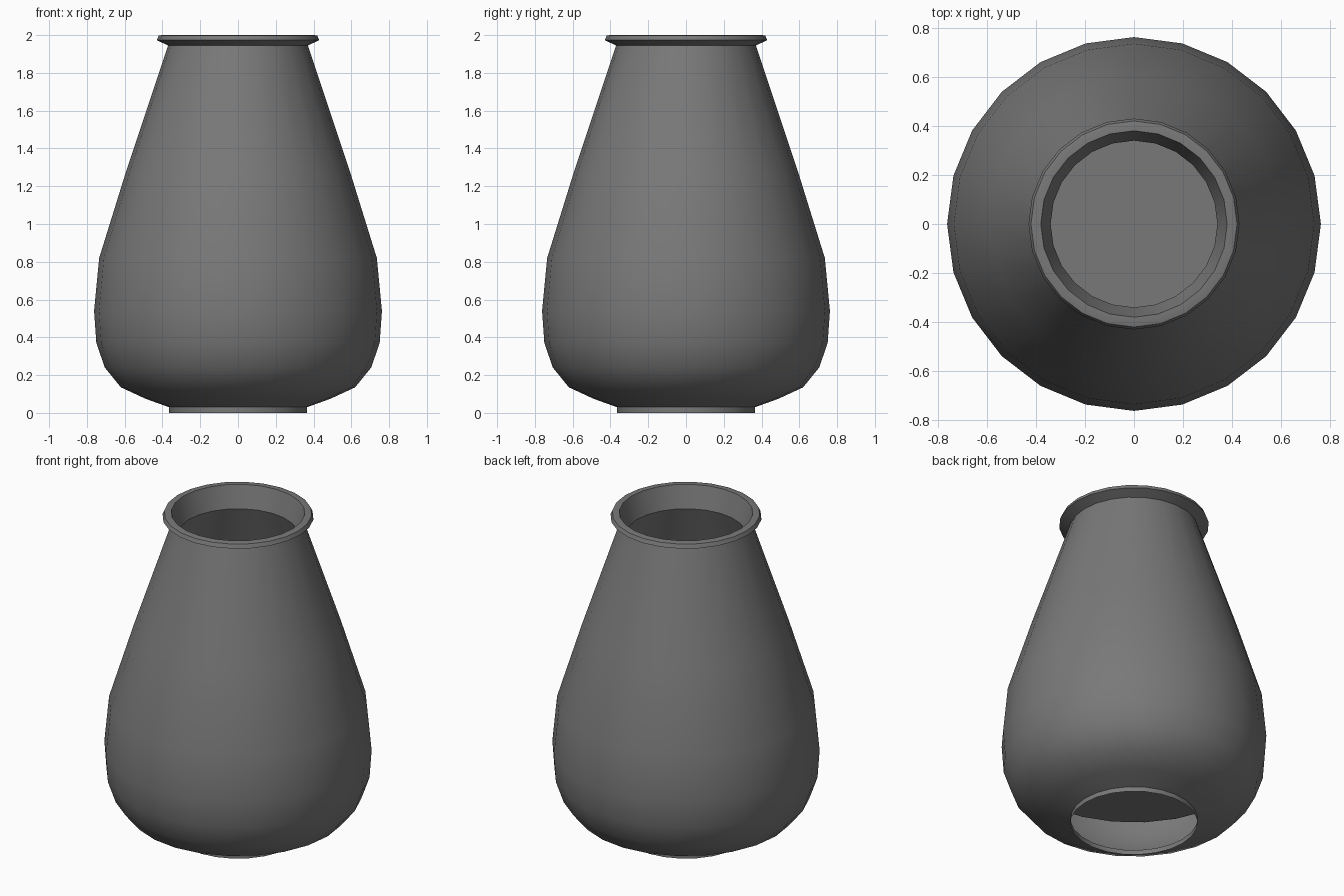
import bpy, bmesh, math

if "Cube" in bpy.data.objects:
    bpy.data.objects.remove(bpy.data.objects["Cube"])

SIDES = 24

# outer profile (radius, height): open foot, belly, shoulder, flared lip
outer = [(0.365, 0.0), (0.365, 0.03), (0.49, 0.075), (0.62, 0.135), (0.705, 0.24),
         (0.75, 0.37), (0.762, 0.54), (0.735, 0.82), (0.592, 1.28), (0.37, 1.945),
         (0.43, 1.973), (0.42, 1.997), (0.405, 2.0)]
# inner profile: mouth, inside wall, raised floor
inner = [(0.38, 2.0), (0.34, 1.865), (0.55, 1.28), (0.695, 0.82),
         (0.72, 0.54), (0.705, 0.41), (0.0, 0.41)]


def lathe(name, profile):
    bm = bmesh.new()
    verts = [bm.verts.new((r, 0, z)) for r, z in profile]
    edges = [bm.edges.new(pair) for pair in zip(verts, verts[1:])]
    bmesh.ops.spin(bm, geom=verts + edges, cent=(0, 0, 0), axis=(0, 0, 1),
                   angle=math.tau, steps=SIDES, use_merge=False)
    bmesh.ops.remove_doubles(bm, verts=bm.verts, dist=1e-4)
    bmesh.ops.recalc_face_normals(bm, faces=bm.faces)
    mesh = bpy.data.meshes.new(name)
    bm.to_mesh(mesh)
    bm.free()
    obj = bpy.data.objects.new(name, mesh)
    bpy.context.collection.objects.link(obj)
    return obj


# vase body with its rim, inside wall and floor
vase = lathe("vase", outer + inner)
bpy.context.view_layer.objects.active = vase
vase.select_set(True)
bpy.ops.object.shade_smooth_by_angle(angle=math.radians(35))

# dark grey clay
clay = bpy.data.materials.new("dark_clay")
clay.diffuse_color = (0.19, 0.19, 0.19, 1)
clay.use_nodes = True
clay.node_tree.nodes["Principled BSDF"].inputs["Base Color"].default_value = clay.diffuse_color
vase.data.materials.append(clay)
